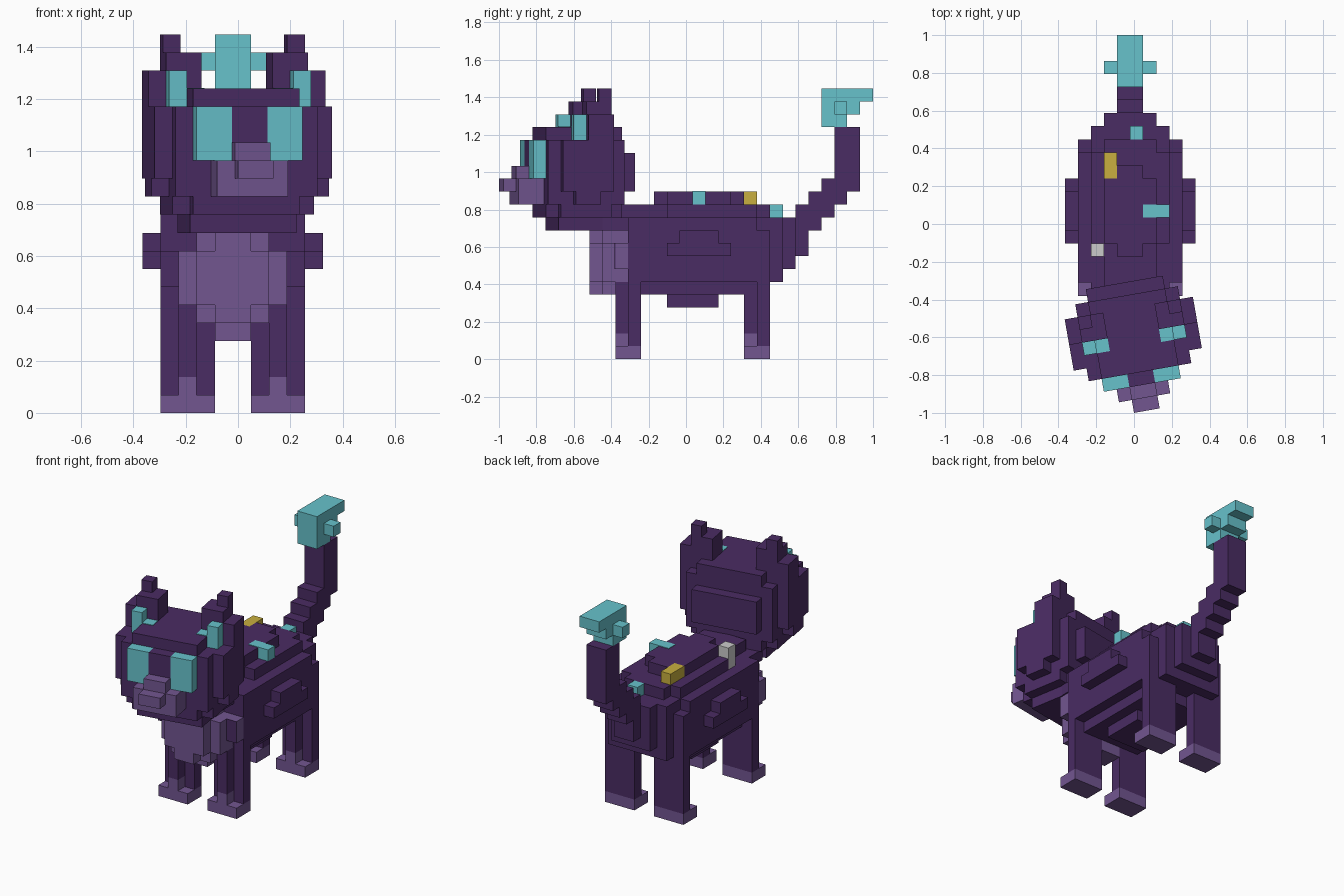
import bpy
import bmesh
import math
from mathutils import Matrix, Vector

cube = bpy.data.objects.get("Cube")
if cube:
    bpy.data.objects.remove(cube, do_unlink=True)

UNIT = 0.0689  # edge of one block


def make_material(name, color):
    mat = bpy.data.materials.new(name)
    mat.use_nodes = True
    mat.diffuse_color = (*color, 1)
    mat.node_tree.nodes["Principled BSDF"].inputs["Base Color"].default_value = (*color, 1)
    return mat


dark = make_material("dark purple", (0.068, 0.025, 0.125))
light = make_material("light purple", (0.168, 0.092, 0.28))
teal = make_material("teal", (0.135, 0.54, 0.6))
gold = make_material("gold", (0.58, 0.43, 0.05))
pale = make_material("pale grey", (0.6, 0.6, 0.6))

# Block grids: the body starts at the chest, the turned head starts at the nose tip
body_grid = Matrix.Translation((-0.02, -0.516, 0)) @ Matrix.Scale(UNIT, 4)
head_grid = (Matrix.Translation((0.068, -0.988, 0))
             @ Matrix.Rotation(math.radians(10), 4, "Z") @ Matrix.Scale(UNIT, 4))


def blocks(name, mat, grid, boxes):
    """Build one object from boxes given as x, y and z ranges in blocks."""
    bm = bmesh.new()
    for x0, x1, y0, y1, z0, z1 in boxes:
        low, high = Vector((x0, y0, z0)), Vector((x1, y1, z1))
        place = Matrix.Translation((low + high) / 2) @ Matrix.Diagonal((*(high - low), 1))
        bmesh.ops.create_cube(bm, size=1, matrix=grid @ place)
    mesh = bpy.data.meshes.new(name)
    bm.to_mesh(mesh)
    bm.free()
    mesh.materials.append(mat)
    obj = bpy.data.objects.new(name, mesh)
    bpy.context.collection.objects.link(obj)
    return obj


def centred(*layers):
    """Turn half width, y range and z range into boxes about the middle."""
    return [(-half, half, *rest) for half, *rest in layers]


def sided(side, *boxes):
    """Mirror boxes to the given side."""
    return [(min(side * a, side * b), max(side * a, side * b), *rest)
            for a, b, *rest in boxes]


# Torso with stepped belly, flanks, rump and back
blocks("torso", dark, body_grid, centred(
    (2, 6, 10, 4, 5),
    (3, 3, 13, 5, 6),
    (4, 3, 14, 6, 10),
    (3, 14, 15, 6, 10),
    (2, 15, 16, 7, 11),
    (5, 6, 11, 8, 9),
    (5, 7, 10, 9, 10),
    (4, 3, 13, 10, 11),
    (3, 1, 15, 10, 11),
    (3, 6, 13, 11, 12),
    (2, 2, 14, 11, 12),
    (2, 6, 11, 12, 13),
    (1, 5, 12, 12, 13),
))

# Light chest bib
blocks("chest", light, body_grid, centred(
    (1, 0, 1, 5, 10),
    (2, 0, 1, 6, 9),
    (2, 1, 3, 5, 10),
    (3, 1, 3, 6, 9),
    (4, 2, 3, 7, 9),
    (1, 2, 4, 4, 5),
))

# Patches on the back
blocks("gold_patch", gold, body_grid, [(-2, -1, 11, 13, 12, 13)])
blocks("pale_patch", pale, body_grid, [(-3, -2, 5, 6, 11, 13)])
blocks("teal_back_patch", teal, body_grid, [(1, 3, 8, 9, 12, 13.05)])
blocks("teal_rump_patch", teal, body_grid, [(0, 1, 14, 15, 11, 12)])

# Legs, paws and the dark shoulder fronts
for side, label in ((1, "left"), (-1, "right")):
    for start, end in ((2, "front"), (12, "back")):
        mid, back = start + 1, start + 2
        blocks(f"{end}_{label}_leg", dark, body_grid, sided(
            side, (1, 4, mid, back, 1, 7), (2, 3, start, mid, 2, 7)))
        blocks(f"{end}_{label}_paw", light, body_grid, sided(
            side, (1, 4, start, back, 0, 1), (2, 3, start, mid, 1, 2)))
    blocks(f"{label}_shoulder_front", dark, body_grid, sided(
        side, (3, 4, 1.95, 2, 7, 9)))

# Rising tail with a teal tip
blocks("tail", dark, body_grid, centred(
    (1, 16, 17, 8, 12),
    (1, 17, 18, 10, 13),
    (1, 18, 19, 11, 14),
    (1, 19, 20, 12, 18),
    (1, 20, 21, 13, 18),
))
blocks("tail_tip", teal, body_grid, centred(
    (1, 18, 20, 18, 21),
    (1, 20, 21, 19, 21),
    (1, 21, 22, 20, 21),
    (2, 19, 20, 19, 20),
))

# Rounded head
blocks("head", dark, head_grid, centred(
    (3, 4, 8, 10, 11),
    (3, 3, 9, 11, 12),
    (4, 4, 8, 11, 12),
    (4, 3, 9, 12, 17),
    (5, 5, 7, 12, 13),
    (5, 4, 8, 13, 17),
    (3, 9, 10, 13, 16),
    (3, 3, 9, 17, 18),
    (4, 6, 8, 17, 18),
    (5, 6, 8, 17, 18),
    (1, 2, 3, 14, 17),
))

# Muzzle and nose
blocks("muzzle", light, head_grid, centred(
    (2, 1, 3, 12, 14),
    (1, 1, 2, 14, 15),
    (1, 0, 1, 13, 14),
))

# Eyes and ears
for side, label in ((1, "left"), (-1, "right")):
    blocks(f"{label}_eye", teal, head_grid, sided(side, (1, 3, 2, 3, 14, 17)))
    blocks(f"{label}_inner_ear", teal, head_grid, sided(
        side, (3, 4, 5, 6, 17, 19), (2, 3, 5, 6, 17, 18.05)))
    blocks(f"{label}_ear", dark, head_grid, sided(
        side,
        (2, 5, 6, 8, 18, 19),
        (2, 4, 6, 8, 19, 20),
        (3, 4, 7, 8, 20, 21)))
